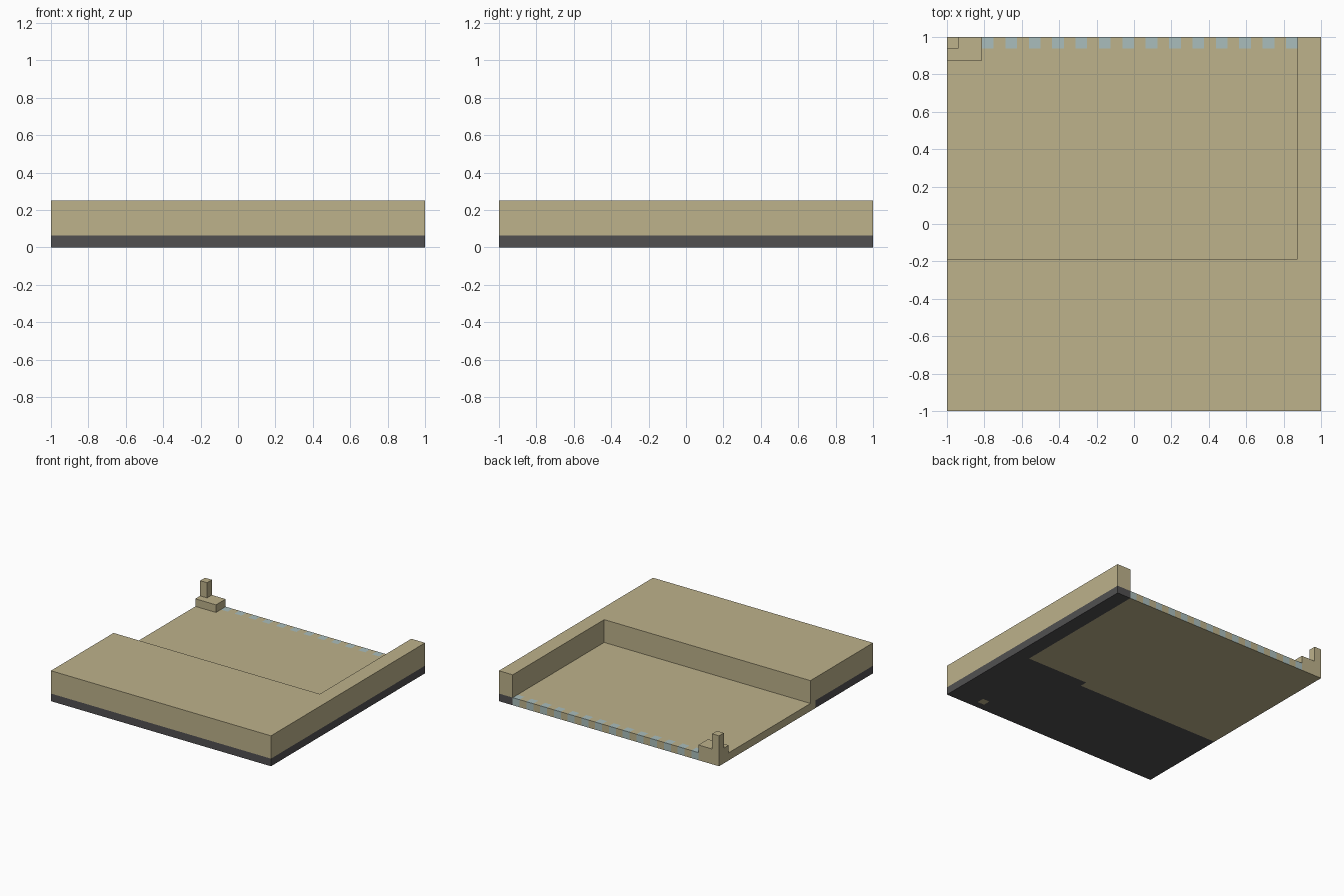
import bpy
import bmesh
from math import floor
from mathutils import Vector

cube = bpy.data.objects.get("Cube")
if cube:
    bpy.data.objects.remove(cube, do_unlink=True)

P = 1 / 16        # layout unit
BASE = P          # slab thickness
TOP = 4 * P       # full height


def material(name, rgb):
    lin = [((c / 255 + 0.055) / 1.055) ** 2.4 for c in rgb]
    m = bpy.data.materials.new(name)
    m.use_nodes = True
    m.diffuse_color = (*lin, 1)
    m.node_tree.nodes["Principled BSDF"].inputs["Base Color"].default_value = (*lin, 1)
    return m


sand = material("sand", (189, 178, 139))
dark_grey = material("dark grey", (81, 80, 81))
pale_blue = material("pale blue", (170, 190, 188))


def add_object(name, bm, mats):
    bmesh.ops.recalc_face_normals(bm, faces=bm.faces)
    me = bpy.data.meshes.new(name)
    bm.to_mesh(me)
    bm.free()
    for m in mats:
        me.materials.append(m)
    ob = bpy.data.objects.new(name, me)
    bpy.context.collection.objects.link(ob)
    return ob


def prism(outline, z0, z1):
    """Closed solid from a plan outline."""
    bm = bmesh.new()
    face = bm.faces.new([bm.verts.new((x, y, z0)) for x, y in outline])
    ext = bmesh.ops.extrude_face_region(bm, geom=[face], use_keep_orig=True)
    tops = [g for g in ext["geom"] if isinstance(g, bmesh.types.BMVert)]
    bmesh.ops.translate(bm, vec=(0, 0, z1 - z0), verts=tops)
    bmesh.ops.recalc_face_normals(bm, faces=bm.faces)
    return bm


def rect(x0, x1, y0, y1):
    return [(x0, y0), (x1, y0), (x1, y1), (x0, y1)]


# Base slab, cut along the colour borders
slab = prism(rect(-1, 1, -1, 1), 0, BASE)


def cut(co, normal):
    geom = slab.verts[:] + slab.edges[:] + slab.faces[:]
    bmesh.ops.bisect_plane(slab, geom=geom, plane_co=co, plane_no=normal)


for i in range(-13, 15):
    cut((i * P, 0, 0), Vector((1, 0, 0)))
for j in (-15, -14, -4, -3, 15):
    cut((0, j * P, 0), Vector((0, 1, 0)))
bmesh.ops.recalc_face_normals(slab, faces=slab.faces)

SAND, DARK, BLUE = range(3)


def slab_colour(c, n):
    x, y = c.x / P, c.y / P
    stripe = -13 < x < 14 and floor(x + 13) % 2 == 0
    if n.z > 0.5:                                   # floor
        return BLUE if stripe and y > 15 else SAND
    if n.z < -0.5:                                  # underside
        dot = 11 < x < 12 and -15 < y < -14
        field = x < 14 and y > (-4 if x < 5 else -3)
        return SAND if dot or field else DARK
    if n.y > 0.5:                                   # back edge
        return BLUE if stripe else SAND if x < 14 else DARK
    if n.x < -0.5:                                  # open side edge
        return SAND if y > -4 else DARK
    return DARK


for f in slab.faces:
    f.material_index = slab_colour(f.calc_center_median(), f.normal)
add_object("base_slab", slab, [sand, dark_grey, pale_blue])

# Raised L-shaped block around the sunken floor
ledge = [(-1, -1), (1, -1), (1, 1), (14 * P, 1), (14 * P, -3 * P), (-1, -3 * P)]
add_object("raised_ledge", prism(ledge, BASE, TOP), [sand])

# Corner plinth and post
add_object("corner_plinth", prism(rect(-1, -13 * P, 14 * P, 1), BASE, 2 * P), [sand])
add_object("corner_post", prism(rect(-1, -15 * P, 15 * P, 1), 2 * P, TOP), [sand])
